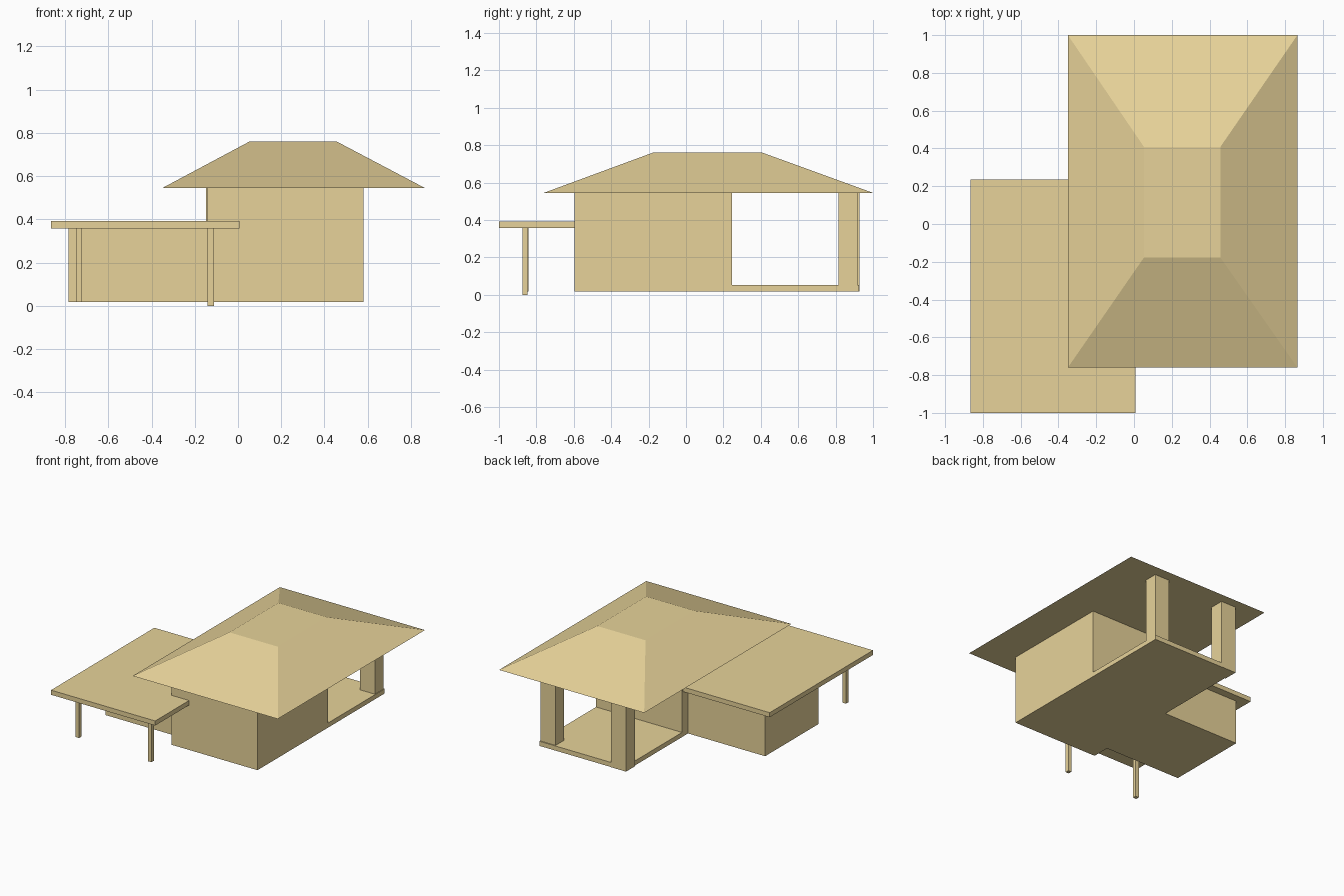
import bpy, bmesh

if "Cube" in bpy.data.objects:
    bpy.data.objects.remove(bpy.data.objects["Cube"])

tan = bpy.data.materials.new("tan")
tan.diffuse_color = (0.80, 0.65, 0.32, 1)
tan.use_nodes = True
tan.node_tree.nodes["Principled BSDF"].inputs["Base Color"].default_value = tan.diffuse_color


def prism(name, x, y, z, top_x=None, top_y=None):
    """Box from (min, max) ranges; optional smaller top makes a frustum."""
    tx, ty = top_x or x, top_y or y
    bm = bmesh.new()
    rings = []
    for (x0, x1), (y0, y1), h in ((x, y, z[0]), (tx, ty, z[1])):
        corners = ((x0, y0), (x1, y0), (x1, y1), (x0, y1))
        rings.append([bm.verts.new((cx, cy, h)) for cx, cy in corners])
    low, high = rings
    bm.faces.new(low[::-1])
    bm.faces.new(high)
    for i in range(4):
        j = (i + 1) % 4
        bm.faces.new((low[i], low[j], high[j], high[i]))
    mesh = bpy.data.meshes.new(name)
    bm.to_mesh(mesh)
    bm.free()
    mesh.materials.append(tan)
    obj = bpy.data.objects.new(name, mesh)
    bpy.context.collection.objects.link(obj)
    return obj


FLOOR, EAVES, CARPORT = 0.018, 0.545, 0.357

# Main house under a hipped roof with a flat top
prism("main_house", (-0.14, 0.58), (-0.595, 0.247), (FLOOR, EAVES))
prism("hip_roof", (-0.35, 0.865), (-0.76, 1.0), (EAVES, 0.76),
      (0.053, 0.457), (-0.177, 0.408))

# Rear porch: floor slab and two square pillars
prism("porch_floor", (-0.14, 0.58), (0.247, 0.925), (FLOOR, 0.053))
prism("porch_pillar_left", (-0.147, -0.02), (0.82, 0.927), (FLOOR, EAVES))
prism("porch_pillar_right", (0.45, 0.575), (0.815, 0.917), (0.053, EAVES))

# Lower side wing with flat roof carried on two thin front posts
prism("side_wing", (-0.785, -0.14), (-0.46, 0.175), (FLOOR, CARPORT))
prism("flat_roof", (-0.865, 0.007), (-1.0, 0.235), (CARPORT, 0.392))
for side, x, y, base in (("left", -0.75, -0.87, FLOOR), ("right", -0.14, -0.875, 0)):
    prism(f"front_post_{side}", (x, x + 0.028), (y, y + 0.028), (base, CARPORT))
